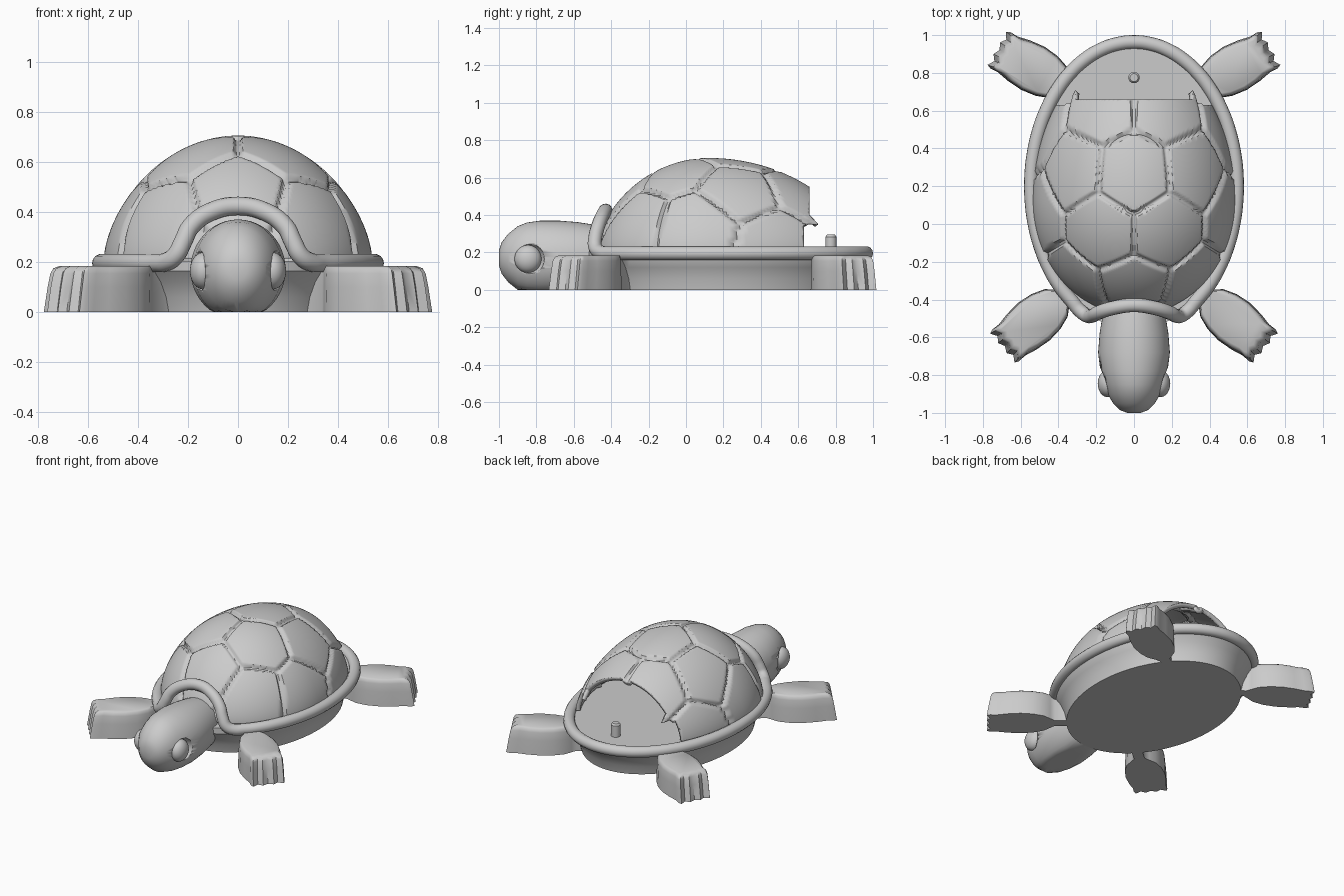
import bpy, bmesh
from math import sin, cos, pi, radians, sqrt
from mathutils import Vector, Matrix

cube = bpy.data.objects.get("Cube")
if cube:
    bpy.data.objects.remove(cube)

GREY = (0.6, 0.6, 0.6, 1)
grey = bpy.data.materials.new("plain grey")
grey.use_nodes = True
grey.diffuse_color = GREY
grey.node_tree.nodes["Principled BSDF"].inputs["Base Color"].default_value = GREY


def finish(obj, angle=35):
    obj.data.materials.clear()
    obj.data.materials.append(grey)
    bpy.ops.object.select_all(action="DESELECT")
    obj.select_set(True)
    bpy.context.view_layer.objects.active = obj
    bpy.ops.object.shade_smooth_by_angle(angle=radians(angle))
    return obj


def from_bmesh(name, bm):
    bmesh.ops.recalc_face_normals(bm, faces=bm.faces)
    mesh = bpy.data.meshes.new(name)
    bm.to_mesh(mesh)
    bm.free()
    obj = bpy.data.objects.new(name, mesh)
    bpy.context.collection.objects.link(obj)
    return obj


def loft(name, rings, angle=35):
    """Skin closed rings of points and cap both ends."""
    bm = bmesh.new()
    loops = [[bm.verts.new(p) for p in ring] for ring in rings]
    n = len(loops[0])
    for a, b in zip(loops, loops[1:]):
        for i in range(n):
            j = (i + 1) % n
            bm.faces.new((a[i], a[j], b[j], b[i]))
    bm.faces.new(loops[0][::-1])
    bm.faces.new(loops[-1])
    return finish(from_bmesh(name, bm), angle)


def ball(name, centre, radii):
    bm = bmesh.new()
    bmesh.ops.create_uvsphere(bm, u_segments=32, v_segments=20, radius=1)
    bmesh.ops.transform(bm, verts=bm.verts,
                        matrix=Matrix.Translation(centre) @ Matrix.Diagonal((*radii, 1)))
    return finish(from_bmesh(name, bm))


def oval(scale, z, n=96):
    return [(0.56 * scale * cos(2 * pi * i / n),
             0.2 + 0.78 * scale * sin(2 * pi * i / n), z) for i in range(n)]


# Lower body, with a flared side and a flat deck
loft("body_base", [oval(s, z) for s, z in
                   ((0.86, 0), (0.88, 0.06), (0.92, 0.12), (0.97, 0.165), (0.97, 0.205))])

# Rim that rises into a collar over the neck
collar = [(0.29, -0.455, 0.2), (0.25, -0.485, 0.225), (0.22, -0.485, 0.28),
          (0.19, -0.47, 0.34), (0.11, -0.445, 0.4)]
path = [(0.545 * sin(a), 0.2 + 0.763 * cos(a), 0.196)
        for a in [2.5 * (i / 30 * 2 - 1) for i in range(31)]]
path += collar + [(0, -0.43, 0.424)] + [(-x, y, z) for x, y, z in reversed(collar)]
curve = bpy.data.curves.new("rim_and_collar", "CURVE")
curve.dimensions = "3D"
curve.bevel_depth = 0.037
curve.bevel_resolution = 5
spline = curve.splines.new("BEZIER")
spline.bezier_points.add(len(path) - 1)
spline.use_cyclic_u = True
spline.resolution_u = 5
for point, co in zip(spline.bezier_points, path):
    point.co = co
    point.handle_left_type = point.handle_right_type = "AUTO"
rim = bpy.data.objects.new("rim_and_collar", curve)
bpy.context.collection.objects.link(rim)
bpy.ops.object.select_all(action="DESELECT")
rim.select_set(True)
bpy.context.view_layer.objects.active = rim
bpy.ops.object.convert(target="MESH")
finish(bpy.context.object)


# Domed shell with grooves between its plates
def dome(x, y):
    v = (y - 0.12) / (0.6 if y < 0.12 else 0.8)
    return 0.215 + 0.49 * max(0, 1 - (x / 0.535) ** 2 - v * v) ** 0.62


seeds = []
for x, y in ((0, 0.27), (0.19, -0.05), (0.34, 0.28), (0.17, 0.62), (0, -0.34),
             (0.33, -0.29), (0.5, 0.04), (0.48, 0.5)):
    for side in ((1, -1) if x else (1,)):
        seeds.append(Vector((side * x, y, dome(x, y))))


def plate_lift(p):
    near = sorted(seeds, key=lambda s: (s - p).length_squared)
    a, b = near[:2]
    d = ((p - b).length_squared - (p - a).length_squared) / (2 * (a - b).length)
    t = min(1, max(0, (d - 0.007) / 0.012))
    return 0.018 * (t * t * (3 - 2 * t) - 1)


ROWS, COLS = 80, 220
bm = bmesh.new()
rows = []
for r in range(1, ROWS + 1):
    radius = sin(r / ROWS * pi / 2)
    row = []
    for c in range(COLS):
        a = 2 * pi * c / COLS
        x = 0.535 * radius * cos(a)
        y = 0.12 + (0.8 if sin(a) > 0 else 0.6) * radius * sin(a)
        p = Vector((x, y, dome(x, y)))
        out = Vector((x / 0.29, (y - 0.12) / 0.48, (p.z - 0.2) / 0.25)).normalized()
        row.append(bm.verts.new(p + out * plate_lift(p)))
    rows.append(row)
bm.faces.new(rows[0])
for a, b in zip(rows, rows[1:]):
    for i in range(COLS):
        j = (i + 1) % COLS
        bm.faces.new((a[i], b[i], b[j], a[j]))
# Rear opening, with a pointed flap left on each side
for co, no in (((0.31, 0, 0), (1, 0, 0)), ((-0.31, 0, 0), (1, 0, 0)),
               ((0, 0.66, 0), (0, 1, 0)), ((0, 0.63, 0), (0, 1, 0)),
               ((0, 0.75, 0), (0, 1, 0)), ((0, 0, 0.35), (0, 0, 1))):
    bmesh.ops.bisect_plane(bm, geom=bm.verts[:] + bm.edges[:] + bm.faces[:],
                           plane_co=co, plane_no=no)


def is_open(p):
    if p.z < 0.35:
        return p.y > 0.63
    return p.y > (0.75 if abs(p.x) > 0.31 else 0.66)


bmesh.ops.delete(bm, geom=[f for f in bm.faces if is_open(f.calc_center_median())],
                 context="FACES")
shell = from_bmesh("shell", bm)
if max(shell.data.polygons, key=lambda f: f.center.z).normal.z < 0:
    shell.data.flip_normals()
solid = shell.modifiers.new("thickness", "SOLIDIFY")
solid.thickness = 0.03
solid.offset = -1
finish(shell, 45)

# Peg and small tabs on the rear deck
def post(name, x, y, radius, top):
    ring = [(cos(pi * i / 12), sin(pi * i / 12)) for i in range(24)]
    loft(name, [[(x + radius * s * u, y + radius * s * v, z) for u, v in ring]
                for s, z in ((1, 0.19), (1, top - 0.012), (0.7, top))])


post("deck_peg", 0, 0.775, 0.03, 0.295)

# Head with a flat underside
head_rings = []
for y, w, h in ((-1, 0.035, 0.04), (-0.985, 0.075, 0.085), (-0.95, 0.11, 0.13),
                (-0.9, 0.14, 0.17), (-0.85, 0.157, 0.19), (-0.78, 0.178, 0.2),
                (-0.68, 0.19, 0.2), (-0.58, 0.182, 0.192), (-0.47, 0.165, 0.175),
                (-0.36, 0.13, 0.15)):
    head_rings.append([(w * cos(pi * i / 24), y, max(0, 0.17 + h * sin(pi * i / 24)))
                       for i in range(48)])
head = loft("head", head_rings)

# Eyes sitting in round sockets
for side, label in ((1, "left"), (-1, "right")):
    socket = ball(label + "_socket_cutter", (side * 0.185, -0.845, 0.165), (0.08, 0.088, 0.09))
    socket.hide_render = True
    socket.hide_viewport = True
    cut = head.modifiers.new(label + " socket", "BOOLEAN")
    cut.object = socket
    cut.operation = "DIFFERENCE"
    ball(label + "_eye", (side * 0.138, -0.845, 0.165), (0.054, 0.072, 0.074))

# Flippers: scalloped toes, a broad middle and a narrow stem
half = [(-0.5, 0.035), (-0.4, 0.035), (-0.37, 0.06), (-0.33, 0.095), (-0.26, 0.12),
        (-0.18, 0.13), (-0.1, 0.122), (-0.04, 0.108), (0.0, 0.11), (0.02, 0.1),
        (0.0, 0.065), (0.02, 0.035)]
outline = half + [(0.004, 0)] + [(u, -v) for u, v in reversed(half)]
layers = ((0, 1.0, 0.02), (0.1, 0.98, 0.005), (0.155, 0.95, -0.005),
          (0.175, 0.9, -0.015), (0.184, 0.8, -0.035))
for end, tx, ty, angle in (("front", 0.665, -0.63, -40), ("rear", 0.69, 0.91, 29)):
    for side, label in ((1, "left"), (-1, "right")):
        ca, sa = cos(radians(angle)), sin(radians(angle))
        rings = []
        for z, s, reach in layers:
            pts = [(u + reach * max(0, 1 + u / 0.2), v * s) for u, v in outline]
            rings.append([(side * (tx + u * ca - v * sa), ty + u * sa + v * ca, z)
                          for u, v in pts])
        loft(end + "_" + label + "_flipper", rings, 50)
